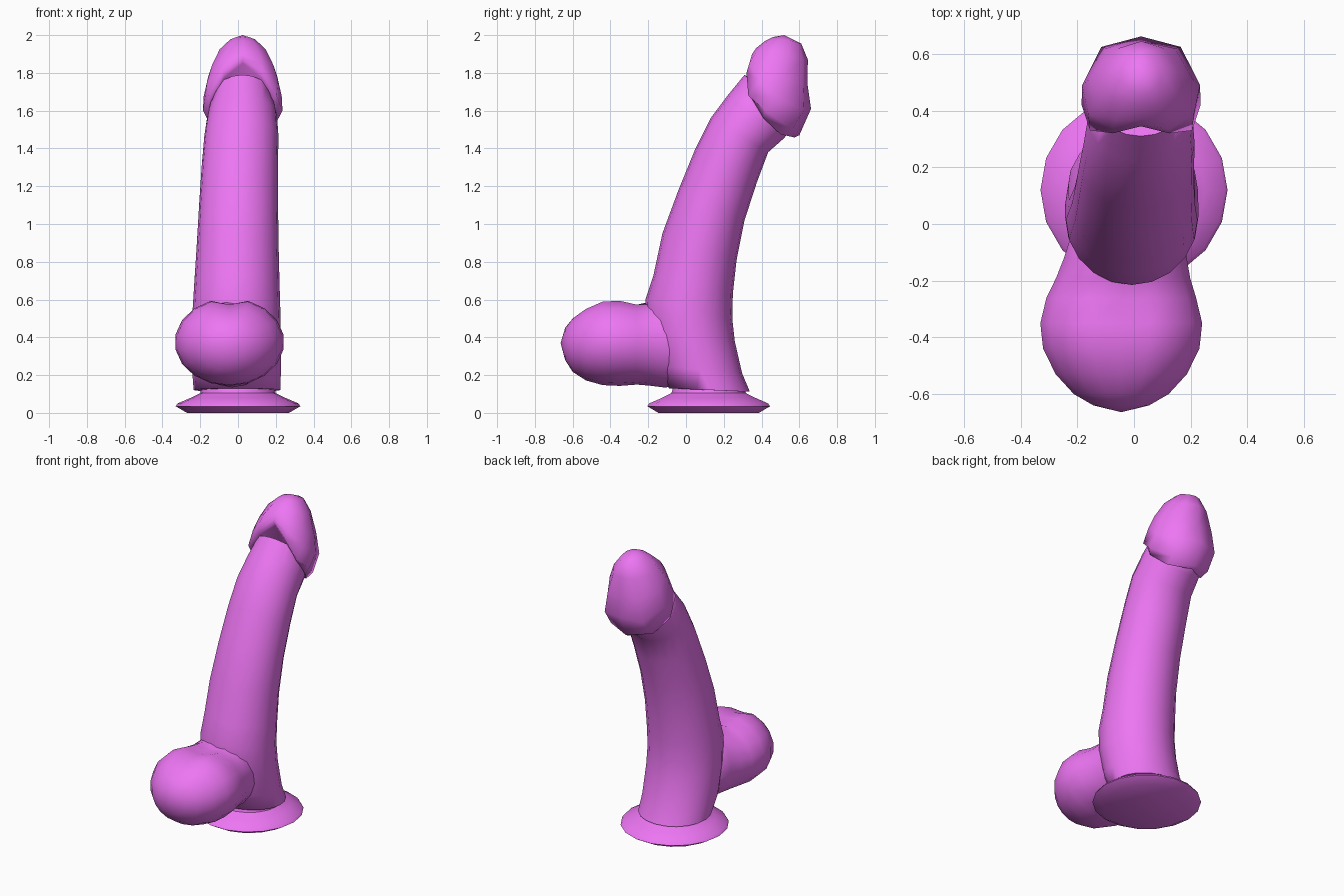
import bpy, bmesh
from math import sin, cos, pi

mat = bpy.data.materials.new("pink_rubber")
mat.diffuse_color = (0.85, 0.18, 0.9, 1)


def loft(name, rings, start, end, angle=80):
    """Skin closed rings of points, closing each end onto a single point."""
    bm = bmesh.new()
    loops = [[bm.verts.new(p) for p in r] for r in rings]
    n = len(loops[0])
    for a, b in zip(loops, loops[1:]):
        for i in range(n):
            j = (i + 1) % n
            bm.faces.new((a[i], a[j], b[j], b[i]))
    for pole, ring in ((start, loops[0]), (end, loops[-1])):
        v = bm.verts.new(pole)
        for i in range(n):
            bm.faces.new((v, ring[i], ring[(i + 1) % n]))
    bmesh.ops.recalc_face_normals(bm, faces=bm.faces)
    me = bpy.data.meshes.new(name)
    bm.to_mesh(me)
    bm.free()
    me.materials.append(mat)
    ob = bpy.data.objects.new(name, me)
    bpy.context.collection.objects.link(ob)
    bpy.ops.object.select_all(action='DESELECT')
    ob.select_set(True)
    bpy.context.view_layer.objects.active = ob
    bpy.ops.object.shade_smooth_by_angle(angle=angle * pi / 180)
    return ob


# Suction base: turned profile (radius, height)
profile = [(0.27, 0.0), (0.33, 0.035), (0.32, 0.05), (0.25, 0.08), (0.2, 0.105), (0.19, 0.14)]
base = [[(r * cos(2 * pi * i / 18), 0.12 + r * sin(2 * pi * i / 18), z) for i in range(18)]
        for r, z in profile]
loft("suction_base", base, (0, 0.12, 0.0), (0, 0.12, 0.14), 45)

# Curved shaft: front y, z, back y, z, centre x, half width
sections = [
    (-0.09, 0.13, 0.338, 0.112, -0.005, 0.23),
    (-0.16, 0.25, 0.297, 0.21, -0.008, 0.235),
    (-0.21, 0.45, 0.258, 0.38, -0.008, 0.235),
    (-0.215, 0.60, 0.245, 0.50, -0.008, 0.232),
    (-0.172, 0.73, 0.248, 0.63, -0.006, 0.226),
    (-0.125, 0.95, 0.268, 0.81, -0.002, 0.217),
    (-0.04, 1.18, 0.31, 1.02, 0.003, 0.209),
    (0.05, 1.40, 0.375, 1.22, 0.01, 0.202),
    (0.13, 1.56, 0.435, 1.38, 0.018, 0.196),
    (0.22, 1.68, 0.52, 1.455, 0.022, 0.185),
    (0.31, 1.79, 0.57, 1.52, 0.024, 0.165),
]
shaft = []
for fy, fz, by, bz, cx, w in sections:
    ring = []
    for i in range(20):
        a = 2 * pi * i / 20
        t = (1 - cos(a)) / 2
        ring.append((cx + w * sin(a), fy + (by - fy) * t, fz + (bz - fz) * t))
    shaft.append(ring)
loft("shaft", shaft, (0, 0.12, 0.12), (0.024, 0.45, 1.68))

# Flared head: half rings from front to back, mirrored across the centre line
halves = [
    [(0, .36, 1.85), (.1, .335, 1.77), (.165, .35, 1.66), (.19, .41, 1.56), (.13, .50, 1.475), (0, .575, 1.458)],
    [(0, .345, 1.875), (.1, .32, 1.80), (.18, .33, 1.68), (.21, .42, 1.60), (.14, .56, 1.50), (0, .60, 1.47)],
    [(0, .35, 1.90), (.1, .335, 1.85), (.187, .39, 1.76), (.208, .49, 1.67), (.14, .625, 1.60), (0, .662, 1.61)],
    [(0, .37, 1.93), (.09, .365, 1.90), (.163, .42, 1.84), (.183, .51, 1.78), (.12, .62, 1.74), (0, .643, 1.74)],
    [(0, .42, 1.97), (.06, .425, 1.96), (.122, .46, 1.925), (.13, .54, 1.89), (.08, .62, 1.87), (0, .645, 1.87)],
    [(0, .46, 1.99), (.04, .47, 1.987), (.065, .50, 1.978), (.065, .55, 1.972), (.04, .60, 1.955), (0, .61, 1.955)],
]
head = [[(0.025 + x, y, z) for x, y, z in h] + [(0.025 - x, y, z) for x, y, z in h[-2:0:-1]]
        for h in halves]
loft("head", head, (0.025, 0.45, 1.62), (0.025, 0.52, 2.0))

# Rounded twin-lobed sac: y, centre z, half width, half height, crease depth
slices = [
    (-0.64, 0.365, 0.10, 0.085, 0.0),
    (-0.60, 0.362, 0.17, 0.145, 0.05),
    (-0.53, 0.367, 0.235, 0.195, 0.10),
    (-0.44, 0.375, 0.28, 0.228, 0.13),
    (-0.35, 0.375, 0.29, 0.232, 0.15),
    (-0.26, 0.368, 0.268, 0.218, 0.10),
    (-0.19, 0.366, 0.24, 0.222, 0.0),
    (-0.12, 0.375, 0.22, 0.24, 0.0),
    (0.02, 0.36, 0.19, 0.22, 0.0),
]
sac = []
for y, cz, w, h, crease in slices:
    cx = -0.045 + 0.03 * max(0, (y + 0.25) / 0.27)
    ring = []
    for i in range(18):
        a = 2 * pi * i / 18
        k = 1 - crease if i == 0 else 1.0
        ring.append((cx + w * sin(a), y, cz + h * k * cos(a)))
    sac.append(ring)
loft("sac", sac, (-0.045, -0.664, 0.37), (0, 0.03, 0.36))
